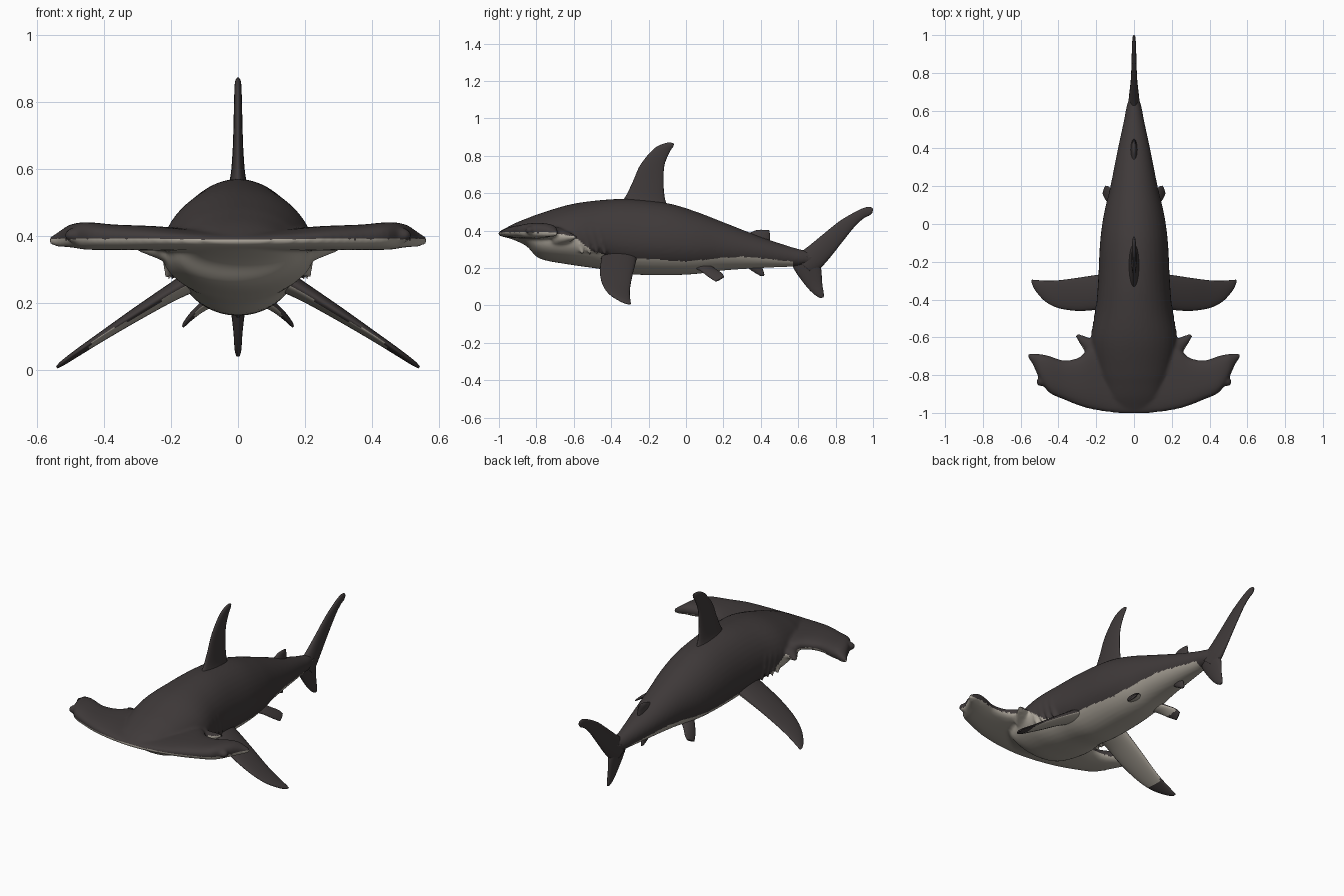
import bpy, bmesh, math
from mathutils import Vector


def material(name, rgb):
    m = bpy.data.materials.new(name)
    m.diffuse_color = (*rgb, 1)
    return m


DARK = material("dark_skin", (0.05, 0.042, 0.042))
PALE = material("pale_belly", (0.42, 0.385, 0.33))


def spline(rows, steps):
    """Catmull-Rom resampling of rows of numbers."""
    out = []
    for i in range(len(rows) - 1):
        p0, p1 = rows[max(i - 1, 0)], rows[i]
        p2, p3 = rows[i + 1], rows[min(i + 2, len(rows) - 1)]
        for s in range(steps):
            t = s / steps
            out.append([0.5 * (2 * b + (c - a) * t + (2 * a - 5 * b + 4 * c - d) * t * t
                               + (3 * b - a - 3 * c + d) * t ** 3)
                        for a, b, c, d in zip(p0, p1, p2, p3)])
    return out + [list(rows[-1])]


def loft(bm, rings):
    """Skin a list of equal point rings and cap both ends."""
    vs = [[bm.verts.new(p) for p in r] for r in rings]
    n = len(vs[0])
    faces = [bm.faces.new((a[i], a[(i + 1) % n], b[(i + 1) % n], b[i]))
             for a, b in zip(vs, vs[1:]) for i in range(n)]
    faces += [bm.faces.new(vs[0]), bm.faces.new(vs[-1])]
    bmesh.ops.recalc_face_normals(bm, faces=faces)


def finish(bm, name):
    me = bpy.data.meshes.new(name)
    bm.to_mesh(me)
    bm.free()
    ob = bpy.data.objects.new(name, me)
    bpy.context.collection.objects.link(ob)
    return ob


def paint(ob, is_pale):
    me = ob.data
    me.materials.clear()
    me.materials.append(DARK)
    me.materials.append(PALE)
    for p in me.polygons:
        p.use_smooth = True
        p.material_index = int(is_pale(p.center, p.normal))


def ball(bm, centre, radii, tilt=0):
    vs = bmesh.ops.create_uvsphere(bm, u_segments=20, v_segments=12, radius=1)["verts"]
    for v in vs:
        p = Vector((v.co.x * radii[0], v.co.y * radii[1], v.co.z * radii[2]))
        p.y += p.z * tilt
        v.co = p + Vector(centre)


def fin(name, rows, is_pale=lambda c, n: False):
    """Rows: leading point, trailing point, half thickness, from root to tip."""
    rows = spline([(*a, *b, t) for a, b, t in rows], 6)
    rings = []
    for i, r in enumerate(rows):
        le, te = Vector(r[:3]), Vector(r[3:6])
        a, b = rows[max(i - 1, 0)], rows[min(i + 1, len(rows) - 1)]
        span = Vector(b[:3]) + Vector(b[3:6]) - Vector(a[:3]) - Vector(a[3:6])
        nrm = (te - le).cross(span).normalized()
        ring = []
        for k in range(24):
            w = 2 * math.pi * k / 24
            ring.append(le.lerp(te, (1 - math.cos(w)) / 2) + nrm * math.sin(w) * r[6])
        rings.append(ring)
    bm = bmesh.new()
    loft(bm, rings)
    paint(finish(bm, name), is_pale)


def flat(rows):
    """Put (y, z) rows in the middle plane."""
    return [((0, a, b), (0, c, d), t) for a, b, c, d, t in rows]


# Trunk: y, half width, bottom z, widest z, top z
trunk = [(-0.985, 0.08, 0.37, 0.385, 0.402), (-0.92, 0.13, 0.35, 0.385, 0.437),
         (-0.85, 0.165, 0.315, 0.375, 0.466), (-0.78, 0.20, 0.25, 0.355, 0.492),
         (-0.62, 0.228, 0.218, 0.35, 0.54), (-0.46, 0.203, 0.195, 0.355, 0.563),
         (-0.3, 0.19, 0.167, 0.34, 0.569), (-0.1, 0.18, 0.162, 0.33, 0.547),
         (0.05, 0.16, 0.168, 0.32, 0.503), (0.2, 0.125, 0.187, 0.31, 0.445),
         (0.4, 0.085, 0.2, 0.285, 0.367), (0.55, 0.053, 0.207, 0.26, 0.317),
         (0.62, 0.04, 0.212, 0.25, 0.298), (0.70, 0.014, 0.225, 0.25, 0.28)]
bm = bmesh.new()
rings = []
for y, w, zb, zm, zt in spline(trunk, 5):
    ring = []
    for k in range(40):
        a = 2 * math.pi * k / 40
        s = math.sin(a)
        ring.append((w * math.cos(a), y, zm + s * ((zt - zm) if s > 0 else (zm - zb))))
    rings.append(ring)
loft(bm, rings)

# Hammer head: x, front y, back y, centre z, half thickness
half = [(0, -1.005, -0.6, 0.385, 0.03), (0.12, -0.998, -0.6, 0.387, 0.032),
        (0.23, -0.98, -0.65, 0.392, 0.036), (0.29, -0.962, -0.705, 0.394, 0.037),
        (0.37, -0.93, -0.722, 0.396, 0.038), (0.45, -0.892, -0.698, 0.4, 0.041),
        (0.50, -0.82, -0.688, 0.4, 0.034), (0.535, -0.745, -0.685, 0.39, 0.022),
        (0.562, -0.705, -0.685, 0.385, 0.012)]
rows = [(-r[0], *r[1:]) for r in half[:0:-1]] + half
rings = []
for x, yf, yb, zc, h in spline(rows, 4):
    ring = []
    for k in range(28):
        c, s = math.cos(2 * math.pi * k / 28), math.sin(2 * math.pi * k / 28)
        ring.append((x, (yf + yb) / 2 + (yb - yf) / 2 * math.copysign(abs(c) ** 0.8, c),
                     zc + h * math.copysign(abs(s) ** 0.8, s)))
    rings.append(ring)
loft(bm, rings)

# Eyes, cheek spurs and gill ridges, blended into the body
for sx in (-1, 1):
    ball(bm, (sx * 0.495, -0.835, 0.402), (0.022, 0.024, 0.022))
    spur = []
    for t in (0, 0.35, 0.7, 1):
        c = Vector((sx * (0.20 + 0.105 * t), -0.675 + 0.088 * t, 0.365))
        r = 0.055 * (1 - t) + 0.012
        spur.append([c + Vector((sx * -0.5 * math.cos(a) * r, 0.7 * math.cos(a) * r,
                                 0.7 * math.sin(a) * r))
                     for a in (math.pi * k / 8 for k in range(16))])
    loft(bm, spur)
    for i in range(4):
        ball(bm, (sx * (0.212 - 0.006 * i), -0.57 + 0.04 * i, 0.34), (0.014, 0.014, 0.075), -0.25)
body = finish(bm, "body")
m = body.modifiers.new("blend", 'REMESH')
m.mode = 'VOXEL'
m.voxel_size = 0.009
m = body.modifiers.new("soften", 'SMOOTH')
m.factor, m.iterations = 0.5, 6
dg = bpy.context.evaluated_depsgraph_get()
mesh = bpy.data.meshes.new_from_object(body.evaluated_get(dg))
body.modifiers.clear()
body.data = mesh

# Countershading line: y, z below which the skin is pale
line = [(-1.1, 0.39), (-0.7, 0.388), (-0.6, 0.37), (-0.5, 0.29), (-0.4, 0.262),
        (0, 0.235), (0.15, 0.25), (0.3, 0.262), (0.57, 0.235), (0.6, 0.1), (2, 0.1)]


def below_line(c, n):
    for (a, za), (b, zb) in zip(line, line[1:]):
        if a <= c.y < b:
            return c.z < za + (zb - za) * (c.y - a) / (b - a)
    return False


paint(body, below_line)

# Middle fins
fin("dorsal_fin", flat([
    (-0.37, 0.52, -0.08, 0.50, 0.045), (-0.325, 0.58, -0.11, 0.56, 0.024),
    (-0.285, 0.66, -0.12, 0.65, 0.016), (-0.245, 0.75, -0.115, 0.75, 0.013),
    (-0.175, 0.835, -0.087, 0.82, 0.011), (-0.12, 0.865, -0.068, 0.85, 0.009),
    (-0.085, 0.872, -0.065, 0.866, 0.004)]))
fin("second_dorsal_fin", flat([
    (0.30, 0.37, 0.45, 0.33, 0.022), (0.345, 0.39, 0.45, 0.365, 0.015),
    (0.375, 0.402, 0.448, 0.385, 0.011), (0.40, 0.405, 0.445, 0.402, 0.005)]))
fin("anal_fin", flat([
    (0.31, 0.22, 0.40, 0.225, 0.018), (0.345, 0.19, 0.412, 0.19, 0.012),
    (0.385, 0.165, 0.418, 0.17, 0.009), (0.40, 0.157, 0.418, 0.158, 0.004)]))
fin("upper_tail_fin", flat([
    (0.57, 0.26, 0.68, 0.17, 0.03), (0.64, 0.305, 0.72, 0.20, 0.026),
    (0.73, 0.378, 0.775, 0.262, 0.018), (0.82, 0.45, 0.83, 0.332, 0.014),
    (0.895, 0.495, 0.905, 0.425, 0.012), (0.955, 0.523, 0.952, 0.467, 0.01),
    (0.99, 0.525, 0.982, 0.482, 0.008), (1.0, 0.515, 0.997, 0.497, 0.004)]))
fin("lower_tail_fin", flat([
    (0.59, 0.25, 0.70, 0.27, 0.03), (0.573, 0.205, 0.722, 0.20, 0.024),
    (0.635, 0.112, 0.728, 0.12, 0.014), (0.682, 0.062, 0.737, 0.06, 0.01),
    (0.715, 0.04, 0.735, 0.042, 0.005)]))

# Paired fins, pale underneath except the tips
for side, sx in (("left", 1), ("right", -1)):
    def pair(rows):
        return [((sx * x, a, b), (sx * x2, c, d), t) for x, a, b, x2, c, d, t in rows]

    fin("pectoral_fin_" + side, pair([
        (0.12, -0.45, 0.28, 0.12, -0.26, 0.27, 0.035), (0.2, -0.455, 0.235, 0.2, -0.27, 0.225, 0.026),
        (0.3, -0.46, 0.172, 0.3, -0.285, 0.165, 0.02), (0.4, -0.445, 0.108, 0.4, -0.298, 0.10, 0.014),
        (0.47, -0.41, 0.06, 0.47, -0.3, 0.055, 0.011), (0.52, -0.355, 0.024, 0.52, -0.296, 0.022, 0.008),
        (0.54, -0.315, 0.008, 0.54, -0.295, 0.008, 0.004)]),
        lambda c, n: n.z < -0.15 and abs(c.x) < 0.44 and c.y > -0.45)
    fin("pelvic_fin_" + side, pair([
        (0.06, 0.02, 0.22, 0.06, 0.13, 0.21, 0.02), (0.11, 0.075, 0.188, 0.10, 0.165, 0.19, 0.014),
        (0.145, 0.12, 0.153, 0.13, 0.195, 0.17, 0.01), (0.165, 0.158, 0.128, 0.15, 0.203, 0.152, 0.006)]),
        lambda c, n: n.z < -0.15 and abs(c.x) < 0.13)
